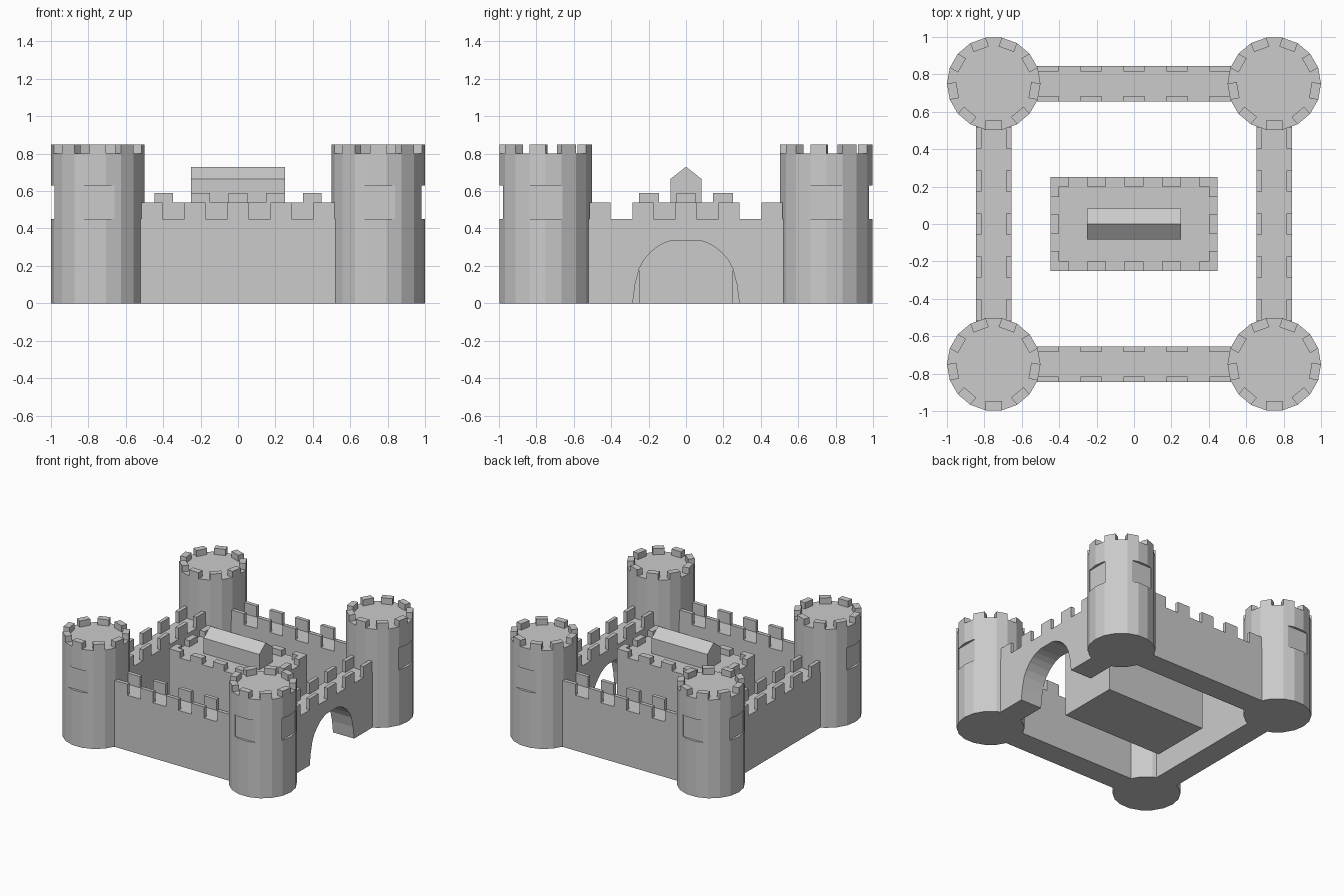
import bpy, bmesh
from math import sin, cos, pi

if "Cube" in bpy.data.objects:
    bpy.data.objects.remove(bpy.data.objects["Cube"])

SIDES, R, T = 18, 0.25, 0.75      # tower sides, radius, centre offset
WALL_H, WALL_T = 0.45, 0.095      # wall height and half thickness


def prism(bm, pts, offset):
    """Extrude a closed outline of 3D points by an offset vector."""
    f = bm.faces.new([bm.verts.new(p) for p in pts])
    g = bmesh.ops.extrude_face_region(bm, geom=[f])["geom"]
    bmesh.ops.translate(bm, vec=offset,
                        verts=[v for v in g if isinstance(v, bmesh.types.BMVert)])


def box(bm, x0, x1, y0, y1, z0, z1):
    prism(bm, [(x0, y0, z0), (x1, y0, z0), (x1, y1, z0), (x0, y1, z0)], (0, 0, z1 - z0))


def finish(name, bm):
    bmesh.ops.recalc_face_normals(bm, faces=bm.faces)
    me = bpy.data.meshes.new(name)
    bm.to_mesh(me)
    bm.free()
    ob = bpy.data.objects.new(name, me)
    bpy.context.collection.objects.link(ob)
    return ob


def ring(cx, cy, r, k):
    a = 2 * pi * k / SIDES
    return cx + r * cos(a), cy + r * sin(a)


# window cutters on the outward faces of the towers
bm = bmesh.new()
for sx in (-1, 1):
    for sy in (-1, 1):
        cx, cy, d = sx * T, sy * T, 0.277
        box(bm, cx + sx * d - .05, cx + sx * d + .05, cy - .09, cy + .09, .45, .63)
        box(bm, cx - .09, cx + .09, cy + sy * d - .05, cy + sy * d + .05, .45, .63)
cutter = finish("window_cutter", bm)
cutter.hide_render = True
cutter.hide_viewport = False
cutter.display_type = 'WIRE'

# corner towers with a merlon on every second side
for sx in (-1, 1):
    for sy in (-1, 1):
        cx, cy = sx * T, sy * T
        bm = bmesh.new()
        prism(bm, [(*ring(cx, cy, R, k), 0) for k in range(SIDES)], (0, 0, .8))
        tower = finish("tower", bm)
        m = tower.modifiers.new("windows", 'BOOLEAN')
        m.operation, m.object, m.solver = 'DIFFERENCE', cutter, 'EXACT'
        bm = bmesh.new()
        for k in range(1, SIDES, 2):
            a, b = ring(cx, cy, R, k), ring(cx, cy, R, k + 1)
            # inward direction of this side keeps the merlon a true block
            n = (k + .5) * 2 * pi / SIDES
            dx, dy = -.05 * cos(n), -.05 * sin(n)
            prism(bm, [(*a, .8), (*b, .8), (b[0] + dx, b[1] + dy, .8),
                       (a[0] + dx, a[1] + dy, .8)], (0, 0, .05))
        finish("tower_merlons", bm)

# curtain walls; the right one carries the arched gate
half = [(.285, 0), (.272, .1), (.25, .185), (.225, .232), (.19, .272),
        (.15, .304), (.11, .325), (.07, .337)]
arch = half + [(-y, z) for y, z in reversed(half)]
L = .6
for name, axis, s in (("front_wall", 0, -1), ("back_wall", 0, 1),
                      ("left_wall", 1, -1), ("gate_wall", 1, 1)):
    c = s * T

    def wbox(bm, u0, u1, v0, v1, z0, z1):
        if axis == 0:
            box(bm, u0, u1, v0, v1, z0, z1)
        else:
            box(bm, v0, v1, u0, u1, z0, z1)

    bm = bmesh.new()
    if name == "gate_wall":
        outline = [(L, 0), (L, WALL_H), (-L, WALL_H), (-L, 0)] + [(-y, z) for y, z in arch]
        prism(bm, [(c - WALL_T, y, z) for y, z in outline], (2 * WALL_T, 0, 0))
    else:
        wbox(bm, -L, L, c - WALL_T, c + WALL_T, 0, WALL_H)
    finish(name, bm)

    # merlons along both edges
    bm = bmesh.new()
    for i in range(-2, 3):
        u = i * .23
        for v0, v1 in ((c - WALL_T, c - WALL_T + .03), (c + WALL_T - .03, c + WALL_T)):
            wbox(bm, u - .057, u + .057, v0, v1, WALL_H, .54)
    finish(name + "_merlons", bm)

# central keep
bm = bmesh.new()
box(bm, -.447, .447, -.25, .25, 0, .54)
finish("keep", bm)

# keep merlons, with L-shaped corners
bm = bmesh.new()
for sy in (-1, 1):
    y0, y1 = sorted((sy * .25, sy * .2))
    for x in (-.2, 0, .2):
        box(bm, x - .05, x + .05, y0, y1, .54, .59)
for sx in (-1, 1):
    x0, x1 = sorted((sx * .447, sx * .4))
    box(bm, x0, x1, -.05, .05, .54, .59)
    for sy in (-1, 1):
        prism(bm, [(sx * x, sy * y, .54) for x, y in
                   ((.447, .25), (.347, .25), (.347, .2), (.4, .2), (.4, .145), (.447, .145))],
              (0, 0, .05))
finish("keep_merlons", bm)

# gabled house on the keep roof
bm = bmesh.new()
prism(bm, [(-.25, y, z) for y, z in
           ((-.083, .54), (.083, .54), (.083, .665), (0, .73), (-.083, .665))], (.5, 0, 0))
finish("roof_house", bm)
